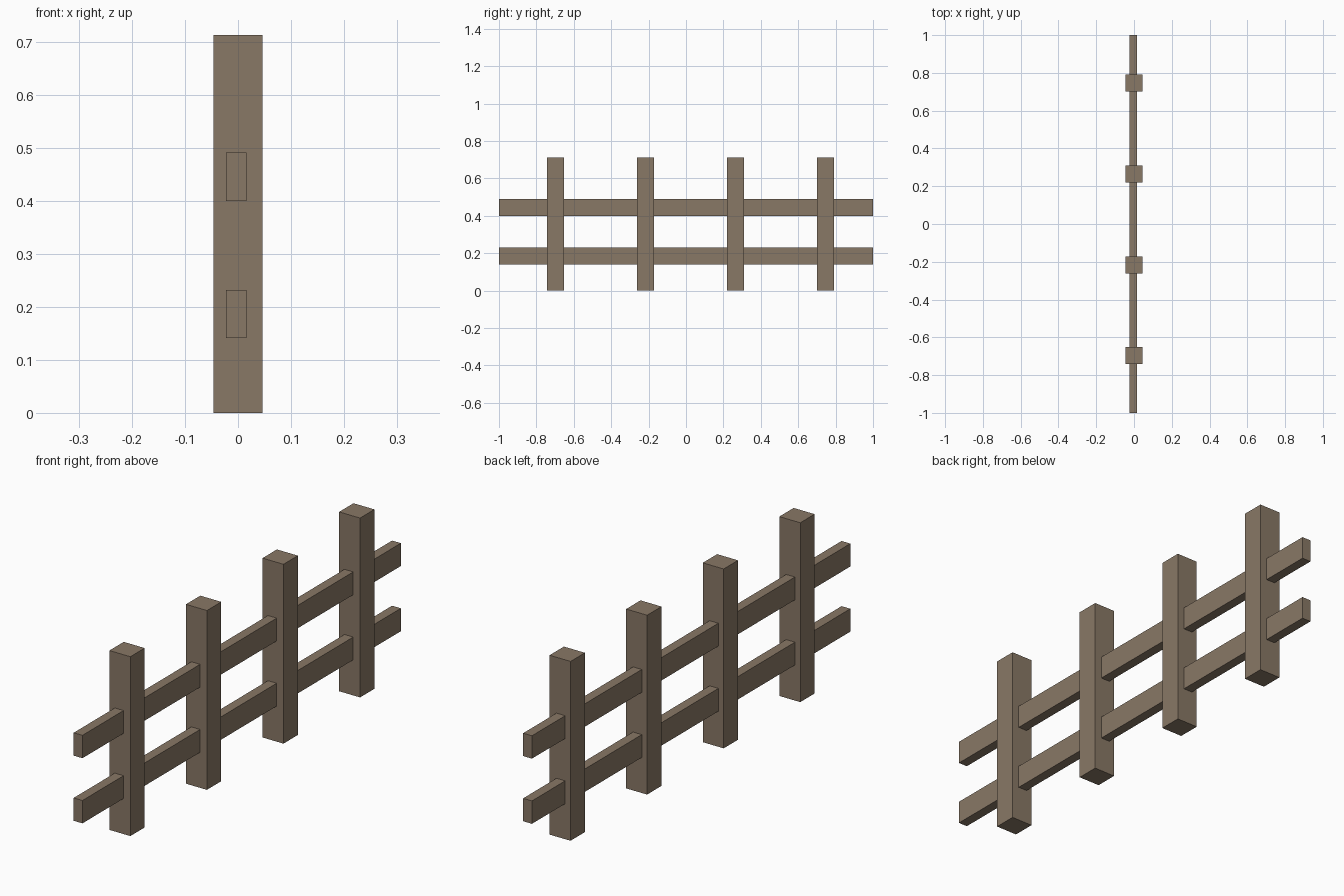
import bpy

if "Cube" in bpy.data.objects:
    bpy.data.objects.remove(bpy.data.objects["Cube"])

wood = bpy.data.materials.new("weathered_wood")
wood.diffuse_color = (0.25, 0.188, 0.133, 1)
wood.use_nodes = True
wood.node_tree.nodes["Principled BSDF"].inputs["Base Color"].default_value = wood.diffuse_color


def box(name, lo, hi):
    """Axis-aligned box between two corners."""
    centre = [(a + b) / 2 for a, b in zip(lo, hi)]
    bpy.ops.mesh.primitive_cube_add(size=1, location=centre)
    ob = bpy.context.object
    ob.name = name
    ob.scale = [b - a for a, b in zip(lo, hi)]
    bpy.ops.object.transform_apply(location=False, rotation=False, scale=True)
    ob.data.materials.append(wood)
    return ob


# Four evenly spaced square posts
for i in range(4):
    y = -0.697 + i * 0.481
    box(f"post_{i + 1}", (-0.046, y - 0.045, 0), (0.046, y + 0.045, 0.713))

# Two long rails running through the posts, slightly off centre
for name, z in (("lower_rail", 0.141), ("upper_rail", 0.4)):
    box(name, (-0.0225, -1, z), (0.016, 1, z + 0.091))
